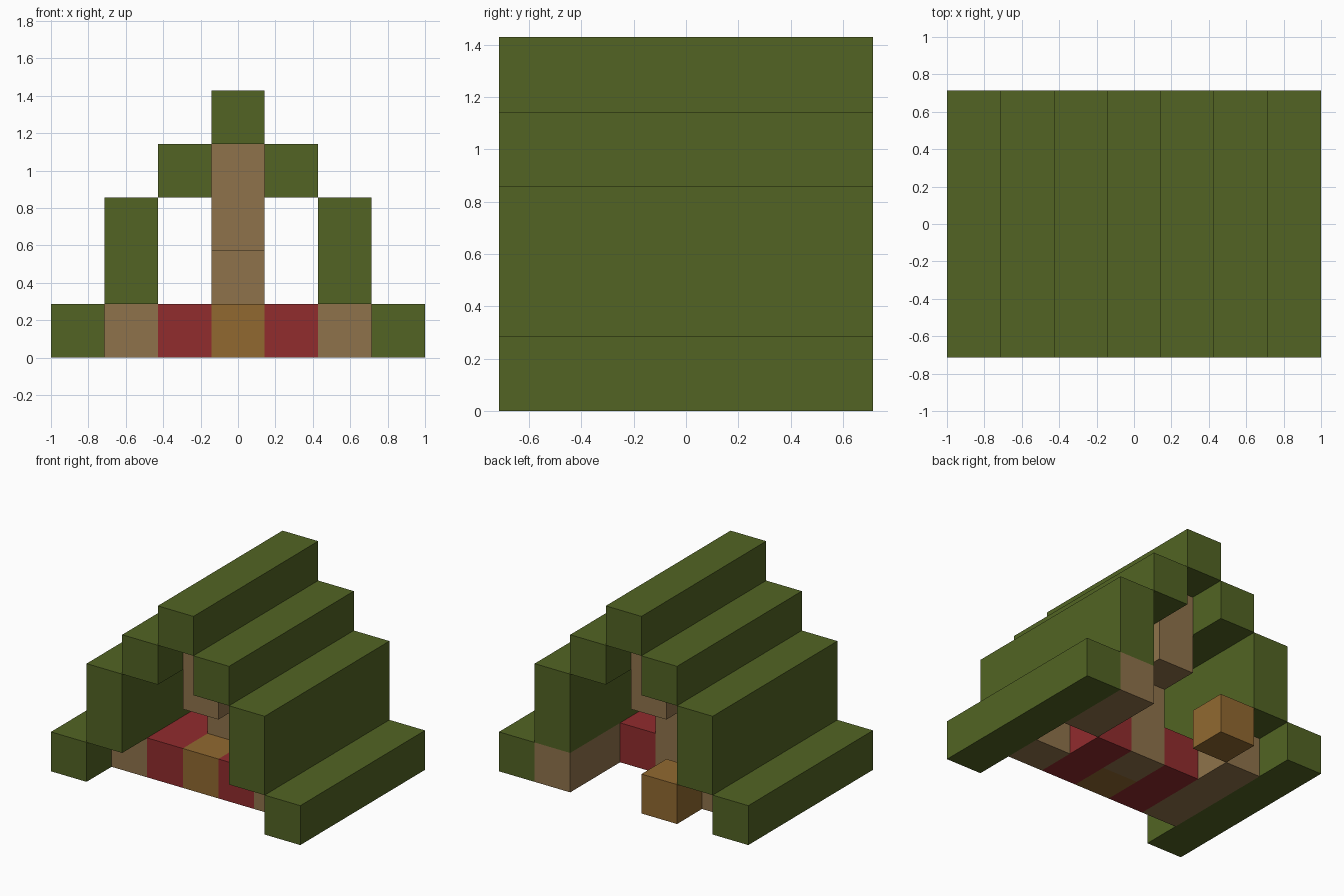
import bpy

cube = bpy.data.objects.get("Cube")
if cube:
    bpy.data.objects.remove(cube, do_unlink=True)

U = 2 / 7  # size of one building block


def material(name, color):
    m = bpy.data.materials.new(name)
    m.use_nodes = True
    m.diffuse_color = (*color, 1)
    m.node_tree.nodes["Principled BSDF"].inputs["Base Color"].default_value = (*color, 1)
    return m


GREEN = material("moss green", (0.084, 0.127, 0.017))
TAN = material("tan wood", (0.275, 0.171, 0.070))
RED = material("deep red", (0.283, 0.025, 0.027))
OCHRE = material("ochre wood", (0.283, 0.141, 0.030))


def block(name, mat, xs, ys, zs):
    """Box filling the given inclusive ranges of grid cells."""
    spans = (xs, ys, zs)
    center = [U * (a + b) / 2 for a, b in spans]
    center[2] += U / 2
    bpy.ops.mesh.primitive_cube_add(size=1, location=center)
    ob = bpy.context.object
    ob.name = name
    ob.scale = [U * (b - a + 1) for a, b in spans]
    bpy.ops.object.transform_apply(location=False, rotation=False, scale=True)
    ob.data.materials.append(mat)


# Stepped tent shell, full depth
DEPTH = (-2, 2)
block("roof_ridge", GREEN, (0, 0), DEPTH, (4, 4))
for label, s in (("left", 1), ("right", -1)):
    block(label + "_eave", GREEN, (3 * s, 3 * s), DEPTH, (0, 0))
    block(label + "_wall", GREEN, (2 * s, 2 * s), DEPTH, (1, 2))
    block(label + "_upper_roof", GREEN, (s, s), DEPTH, (3, 3))
    # Bedrolls either side of the centre post
    block(label + "_bedroll", RED, (s, s), (-1, 0), (0, 0))

# Timber: centre post, ridge beam and wall footings
block("centre_post", TAN, (0, 0), (0, 0), (0, 1))
block("ridge_beam", TAN, (0, 0), (-1, 1), (2, 3))
block("right_footing", TAN, (-2, -2), (-1, 1), (0, 0))
block("left_front_footing", TAN, (2, 2), (-1, -1), (0, 0))
block("left_back_footing", TAN, (2, 2), (1, 2), (0, 0))

# Ochre furniture
block("front_chest", OCHRE, (0, 0), (-1, -1), (0, 0))
block("back_chest", OCHRE, (-1, -1), (2, 2), (0, 0))
